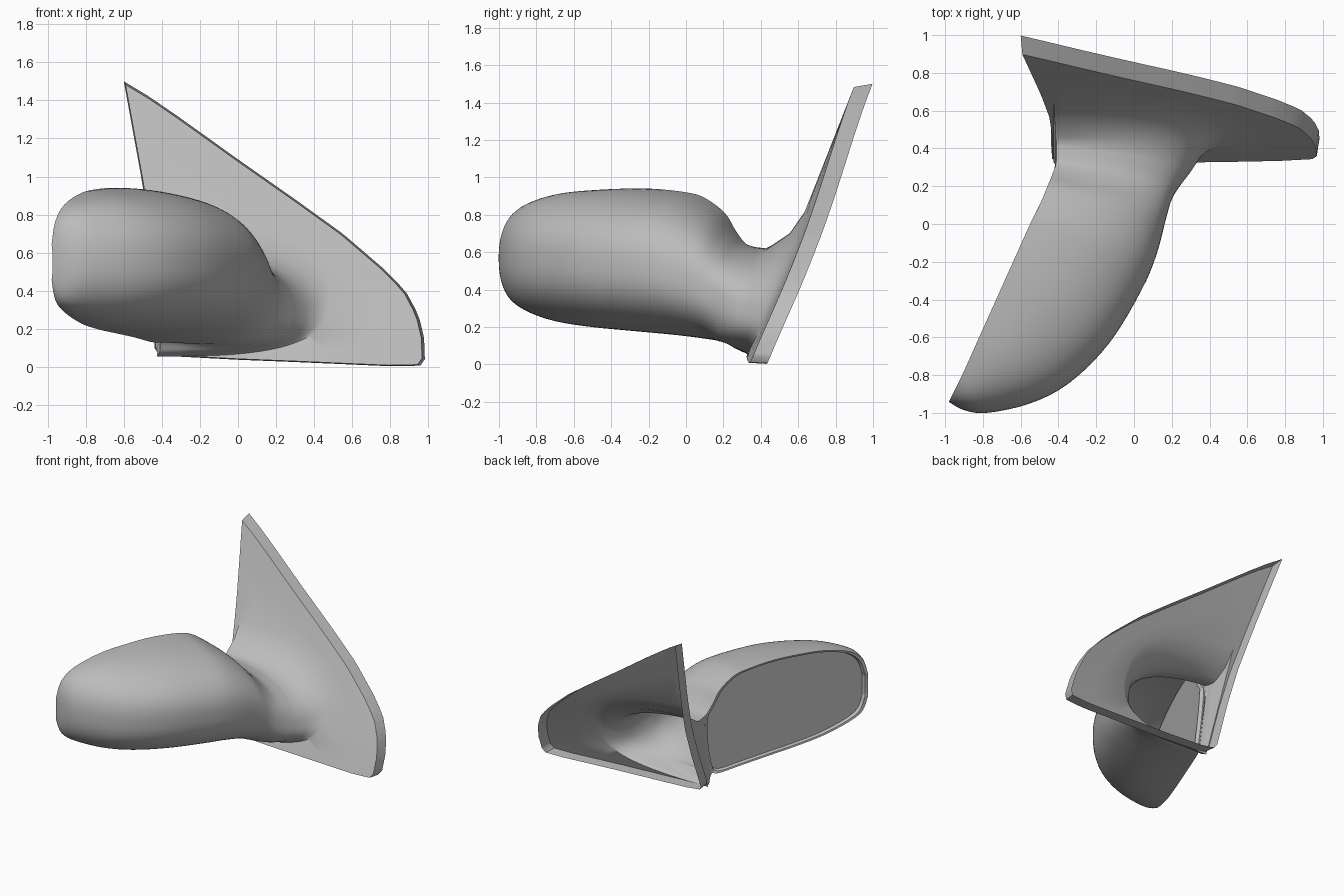
import bpy, bmesh, math
from mathutils import Vector
from mathutils.geometry import intersect_line_line_2d

cube = bpy.data.objects.get("Cube")
if cube:
    bpy.data.objects.remove(cube, do_unlink=True)


def material(name, rgb):
    m = bpy.data.materials.new(name)
    m.use_nodes = True
    m.diffuse_color = (*rgb, 1)
    m.node_tree.nodes["Principled BSDF"].inputs["Base Color"].default_value = (*rgb, 1)
    return m


grey = material("plain_grey", (0.5, 0.5, 0.5))
ARC, WALL, STEPS = 56, 19, 4


def make(name, bm, angle=40):
    bmesh.ops.remove_doubles(bm, verts=bm.verts[:], dist=0.0005)
    bmesh.ops.recalc_face_normals(bm, faces=bm.faces[:])
    mesh = bpy.data.meshes.new(name)
    bm.to_mesh(mesh)
    bm.free()
    mesh.materials.append(grey)
    ob = bpy.data.objects.new(name, mesh)
    bpy.context.collection.objects.link(ob)
    bpy.ops.object.select_all(action='DESELECT')
    ob.select_set(True)
    bpy.context.view_layer.objects.active = ob
    bpy.ops.object.shade_smooth_by_angle(angle=math.radians(angle))


def strip(bm, a, b, closed=True):
    n = len(a)
    for i in range(n if closed else n - 1):
        j = (i + 1) % n
        bm.faces.new((a[i], a[j], b[j], b[i]))


def catmull(p0, p1, p2, p3, t):
    return [0.5 * (2 * b + (c - a) * t + (2 * a - 5 * b + 4 * c - d) * t * t
                   + (3 * b - a - 3 * c + d) * t ** 3)
            for a, b, c, d in zip(p0, p1, p2, p3)]


def rib(ox, oy, fx, fy, zt, zb, shear, sag, widest, p_top, p_low, bulge=0):
    """Rounded front arc from top lip to bottom lip, then the back wall upward."""
    mid = zb + (zt - zb) * widest
    pts = []
    for i in range(ARC + 1):
        t = math.pi * (0.5 - i / ARC)
        p = p_top if t > 0 else p_low
        w = max(math.cos(t), 0) ** p
        if t > 0:
            dz = (zt - mid) * math.sin(t) ** p
        else:
            dz = (zb - mid) * math.sin(-t) ** p + sag * math.sin(2 * t)
        pts.append(Vector((ox + (fx - ox) * w, oy + (fy - oy) * w + shear * dz, mid + dz)))
    for i in range(1, WALL + 1):
        u = i / (WALL + 1)
        b = bulge * math.sin(math.pi * u) ** 0.6
        z = zb + (zt - zb) * u
        pts.append(Vector((ox + 0.4 * b, oy + 0.9 * b + shear * (z - mid), z)))
    return pts


# housing stations: opening x, y, front x, y, top z, bottom z,
# shear, sag, height of widest point, roundness above and below it
stations = [
    (-.98, -.94, -.975, -.945, .64, .46, 0, 0, .5, .95, .95),
    (-.96, -.9, -.9, -.985, .765, .35, 0, 0, .5, .92, .92),
    (-.91, -.8, -.78, -1.0, .855, .285, 0, 0, .5, .88, .88),
    (-.82, -.6, -.55, -.95, .915, .226, 0, 0, .5, .84, .82),
    (-.73, -.4, -.34, -.84, .935, .196, 0, 0, .5, .83, .8),
    (-.64, -.2, -.13, -.63, .94, .176, 0, 0, .5, .83, .8),
    (-.55, 0, .04, -.35, .92, .156, 0, 0, .5, .83, .8),
    (-.5, .1, .12, -.16, .89, .142, 0, 0, .49, .83, .8),
    (-.455, .2, .17, .03, .81, .13, .02, .01, .47, .84, .78),
    (-.43, .25, .2, .13, .71, .13, .06, .03, .45, .86, .75),
    (-.412, .288, .24, .2, .64, .135, .14, .045, .43, .88, .72),
    (-.41, .345, .3, .285, .62, .085, .27, .01, .42, .9, .7)]
NECK = 10 * STEPS

ribs = []
for k in range(len(stations) - 1):
    near = [stations[min(max(k + d, 0), len(stations) - 1)] for d in (-1, 0, 1, 2)]
    for s in range(STEPS):
        ribs.append(rib(*catmull(*near, s / STEPS),
                        bulge=0.03 if k == 10 and s == 0 else 0))
ribs.append(rib(*stations[-1]))


# mount plate: a leaning, slightly bowed face with the flared neck set into it
def plate_y(x, z):
    return (0.304 + 0.4 * z + 0.018 * (x + 0.45) ** 2
            + 0.07 * z * z * (1.5 - z) * (x + 0.6))


def plate_ring(x0, x1, zt, zb, gap, lean):
    ring = rib(x0, 0, x1, 0, zt, zb, 0, 0, .41, .93, .68)
    return [Vector((p.x, plate_y(p.x, p.z) - gap - lean * p.z, p.z)) for p in ring]


ribs.append(plate_ring(-.415, .36, .635, .07, .03, .12))
ribs.append(plate_ring(-.42, .42, .7, .06, .004, .045))
ribs.append(plate_ring(-.425, .475, .82, .055, 0, 0))

outline = [(-.6, 1.5), (-.45, 1.41), (-.3, 1.305), (0, 1.09), (.3, .88), (.55, .7), (.76, .52),
           (.88, .4), (.95, .27), (.978, .15), (.982, .04), (.958, .006), (.8, .003),
           (.3, .025), (0, .037), (-.3, .053), (-.42, .07), (-.44, .1),
           (-.44, .4), (-.455, .65), (-.5, .95)]
outline = [Vector(p) for p in outline]
centre = Vector((0, .35))
edge = []
for p in ribs[-1]:
    far = centre + (Vector((p.x, p.z)) - centre).normalized() * 4
    hits = [intersect_line_line_2d(centre, far, outline[i - 1], outline[i])
            for i in range(len(outline))]
    edge.append(max((h for h in hits if h), key=lambda h: (h - centre).length))
# keep the three corners crisp, the lower two with a small chamfer
for corner, count in ((0, 1), (10, 2), (16, 2)):
    j = min(range(len(edge)), key=lambda n: (edge[n] - outline[corner]).length)
    for c in range(count):
        edge[j + c] = outline[corner + c].copy()

middle, front_edge, back_edge = [], [], []
for e, r in zip(edge, ribs[-1]):
    f = centre + (e - centre) * 0.985
    m = (f + Vector((r.x, r.z))) / 2
    middle.append(Vector((m.x, plate_y(m.x, m.y), m.y)))
    front_edge.append(Vector((f.x, plate_y(f.x, f.y), f.y)))
    back_edge.append(Vector((e.x, plate_y(e.x, e.y) + 0.093, e.y)))

# shell: open housing ribs, closed neck rings, plate and rim
bm = bmesh.new()
rows = [[bm.verts.new(p) for p in r] for r in ribs + [middle, front_edge, back_edge]]
for k in range(len(rows) - 1):
    if k < NECK:
        strip(bm, rows[k][:ARC + 1], rows[k + 1][:ARC + 1], closed=False)
    else:
        strip(bm, rows[k], rows[k + 1])
bmesh.ops.delete(bm, geom=[v for v in bm.verts if not v.link_faces], context='VERTS')
make("housing_neck_and_mount", bm)

# opening outline: tip rib, lower lip, inner wall, upper lip
loop = list(ribs[0][:ARC + 1])
loop += [r[ARC] for r in ribs[1:NECK + 1]]
loop += ribs[NECK][ARC + 1:]
loop += [r[0] for r in reversed(ribs[1:NECK + 1])]
mid = Vector((-.7, -.32, .55))
inward = Vector((.91, -.42, 0))


def inset(scale, depth):
    return [mid + (p - mid) * scale + inward * depth for p in loop]


# lip turning into the housing
bm = bmesh.new()
lip = [[bm.verts.new(p) for p in pts] for pts in (loop, inset(.965, .003), inset(.95, .03))]
strip(bm, lip[0], lip[1])
strip(bm, lip[1], lip[2])
make("opening_lip", bm)

# mirror glass
bm = bmesh.new()
bm.faces.new([bm.verts.new(p) for p in inset(.95, .03)])
make("mirror_glass", bm)
